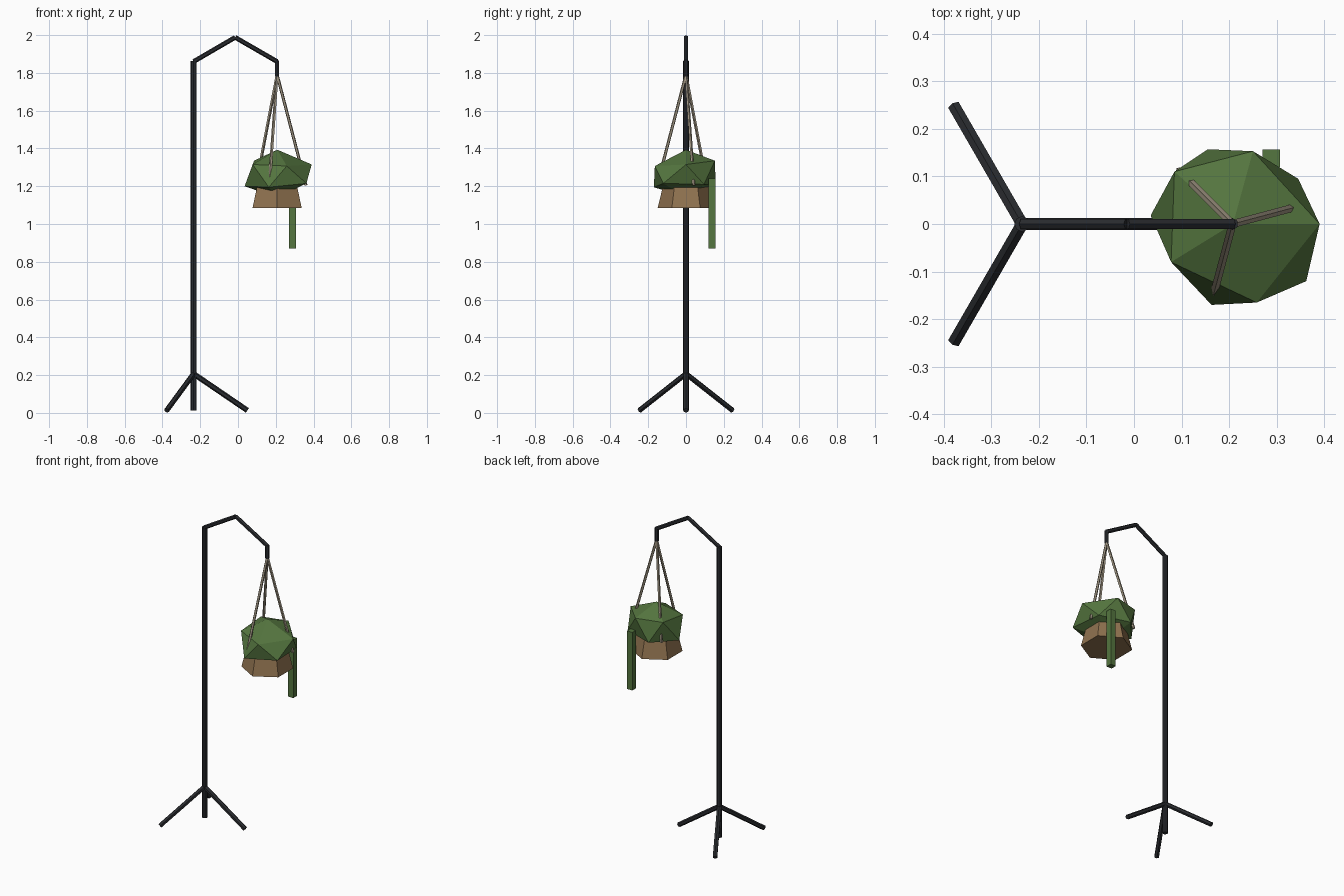
import bpy, bmesh, math
from mathutils import Vector

if "Cube" in bpy.data.objects:
    bpy.data.objects.remove(bpy.data.objects["Cube"])


def material(name, rgb):
    m = bpy.data.materials.new(name)
    m.diffuse_color = (*rgb, 1)
    m.use_nodes = True
    m.node_tree.nodes["Principled BSDF"].inputs["Base Color"].default_value = m.diffuse_color
    return m


metal = material("dark_metal", (0.022, 0.024, 0.028))
rope = material("rope", (0.36, 0.31, 0.23))
clay = material("clay", (0.28, 0.17, 0.08))
leaf = material("leaf", (0.09, 0.18, 0.05))


def rod(name, a, b, r, sides, mat):
    """Straight flat-sided rod between two points."""
    a, b = Vector(a), Vector(b)
    d = b - a
    bpy.ops.mesh.primitive_cylinder_add(vertices=sides, radius=r, depth=d.length,
                                        location=(a + b) / 2)
    o = bpy.context.object
    o.name = name
    o.rotation_euler = d.to_track_quat('Z', 'Y').to_euler()
    o.data.materials.append(mat)
    return o


PX, HX = -0.235, 0.207  # post and hanging-basket axes

# Post and three splayed feet
rod("post", (PX, 0, 0.012), (PX, 0, 1.862), 0.0165, 8, metal)
for i in range(3):
    t = math.radians(120 * i)
    rod(f"foot_{i + 1}", (PX, 0, 0.207),
        (PX + 0.285 * math.cos(t), 0.285 * math.sin(t), 0.013), 0.0145, 6, metal)

# Bent top arm and drop hook
peak = (-0.015, 0, 1.988)
rod("arm_rear", (PX, 0, 1.86), peak, 0.0125, 6, metal)
rod("arm_front", peak, (HX, 0, 1.86), 0.0125, 6, metal)
rod("hook", (HX, 0, 1.865), (HX, 0, 1.782), 0.0125, 6, metal)

# Three hanging ropes
for i in range(3):
    t = math.radians(15 + 120 * i)
    rod(f"rope_{i + 1}", (HX, 0, 1.79),
        (HX + 0.158 * math.cos(t), 0.158 * math.sin(t), 1.205), 0.0085, 5, rope)

# Six-sided pot, wider at the bottom
bpy.ops.mesh.primitive_cone_add(vertices=6, radius1=0.15, radius2=0.105, depth=0.185,
                                location=(HX, 0, 1.1775))
pot = bpy.context.object
pot.name = "pot"
pot.data.materials.append(clay)

# Foliage: squashed, slightly uneven icosahedron
upper = [(0.39, 0, 1.315), (0.25, 0.153, 1.335), (0.085, 0.11, 1.335),
         (0.078, -0.08, 1.315), (0.258, -0.165, 1.307)]
lower = [(0.345, 0.095, 1.21), (0.155, 0.157, 1.205), (0.035, 0.018, 1.2),
         (0.163, -0.17, 1.195), (0.362, -0.12, 1.215)]
bm = bmesh.new()
top = bm.verts.new((0.208, 0, 1.393))
bot = bm.verts.new((HX, 0, 1.14))
u = [bm.verts.new(p) for p in upper]
l = [bm.verts.new(p) for p in lower]
for i in range(5):
    j = (i + 1) % 5
    for f in ((top, u[i], u[j]), (u[i], l[i], u[j]),
              (l[i], l[j], u[j]), (bot, l[j], l[i])):
        bm.faces.new(f)
bmesh.ops.recalc_face_normals(bm, faces=bm.faces)
me = bpy.data.meshes.new("foliage")
bm.to_mesh(me)
bm.free()
me.materials.append(leaf)
bpy.context.collection.objects.link(bpy.data.objects.new("foliage", me))

# Trailing vine
bpy.ops.mesh.primitive_cube_add(size=1, location=(0.288, 0.138, 1.055))
vine = bpy.context.object
vine.name = "trailing_vine"
vine.scale = (0.037, 0.037, 0.37)
vine.data.materials.append(leaf)
